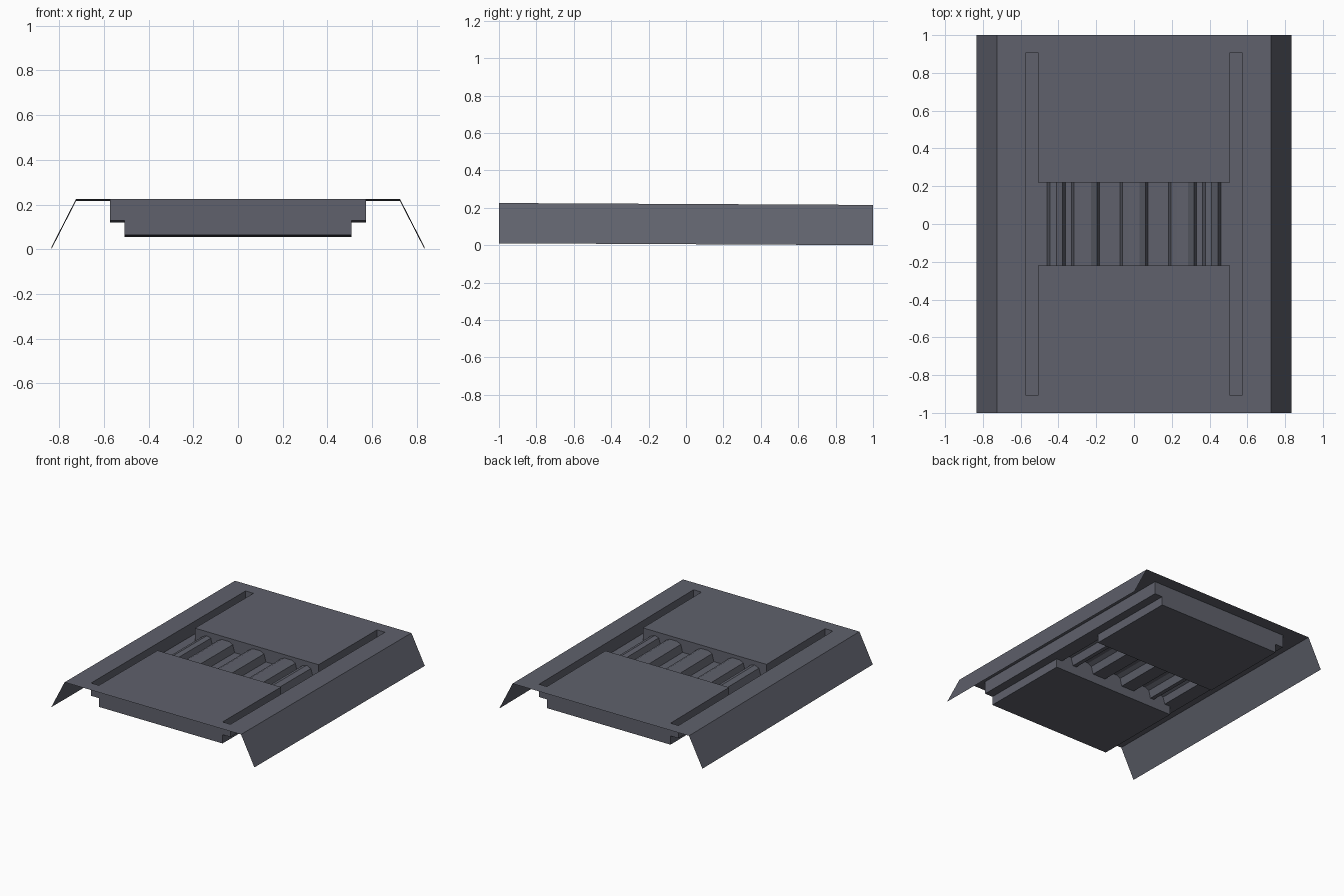
import bpy

if "Cube" in bpy.data.objects:
    bpy.data.objects.remove(bpy.data.objects["Cube"])

# one slate colour for the whole folded-sheet model
slate = bpy.data.materials.new("slate_grey")
slate.diffuse_color = (0.115, 0.12, 0.15, 1)
slate.use_nodes = True
slate.node_tree.nodes["Principled BSDF"].inputs["Base Color"].default_value = slate.diffuse_color

TOP, STEP, LOW = 0.22, 0.125, 0.06      # heights at y = 0
SLOT_X, SLOT_Y = 0.573, 0.907           # outer edge of the sunken tray
BLOCK_X, PIT_Y = 0.508, 0.22            # raised blocks and the pit between
END_X, FOOT_X = 0.725, 0.835            # deck edge and skirt foot


def make(name, verts, faces):
    # the whole model leans down slightly toward the back
    verts = [(x, y, z - 0.005 * y) for x, y, z in verts]
    mesh = bpy.data.meshes.new(name)
    mesh.from_pydata(verts, [], faces)
    mesh.materials.append(slate)
    obj = bpy.data.objects.new(name, mesh)
    bpy.context.collection.objects.link(obj)
    return obj


def sheet(name, profile, y0, y1):
    """Sweep an open x-z profile (left to right) along y."""
    n = len(profile)
    verts = [(x, y, z) for y in (y0, y1) for x, z in profile]
    return make(name, verts, [(i, i + 1, n + i + 1, n + i) for i in range(n - 1)])


def box(name, x, y0, y1, z0, z1):
    verts = [(a, b, c) for c in (z0, z1) for b in (y0, y1) for a in (-x, x)]
    faces = [(0, 2, 3, 1), (4, 5, 7, 6), (0, 1, 5, 4),
             (1, 3, 7, 5), (3, 2, 6, 7), (2, 0, 4, 6)]
    return make(name, verts, faces)


# sloping skirts with deck margins, down into the side slots
left = [(-FOOT_X, 0.005), (-END_X, TOP), (-SLOT_X, TOP), (-SLOT_X, STEP), (-BLOCK_X, STEP)]
right = [(-x, z) for x, z in reversed(left)]
for side, profile in (("left", left), ("right", right)):
    sheet(side + "_side", profile, -SLOT_Y, SLOT_Y)

# closed deck ends, slot end walls and raised blocks
deck = left[:2] + right[-2:]
for side, s in (("front", -1), ("back", 1)):
    sheet(side + "_deck_end", deck, *sorted((s * SLOT_Y, s)))
    y = s * SLOT_Y
    wall = [(-SLOT_X, y, STEP), (SLOT_X, y, STEP), (SLOT_X, y, TOP), (-SLOT_X, y, TOP)]
    make(side + "_slot_wall", wall, [(0, 1, 2, 3) if s > 0 else (3, 2, 1, 0)])
    box(side + "_block", BLOCK_X, *sorted((s * PIT_Y, y)), LOW, TOP)

# ridged floor of the centre pit: three wide ridges, two narrow outer ones
wide = [(-0.075, STEP), (-0.06, 0.18), (-0.03, 0.195),
        (0.03, 0.195), (0.06, 0.18), (0.075, STEP)]
outer = [(0.362, STEP), (0.378, 0.18), (0.41, 0.19), (0.445, 0.175), (0.46, STEP)]
floor = [(-BLOCK_X, STEP)] + [(-x, z) for x, z in reversed(outer)]
for cx in (-0.257, 0, 0.257):
    floor += [(cx + x, z) for x, z in wide]
floor += outer + [(BLOCK_X, STEP)]
sheet("ridged_floor", floor, -PIT_Y, PIT_Y)
